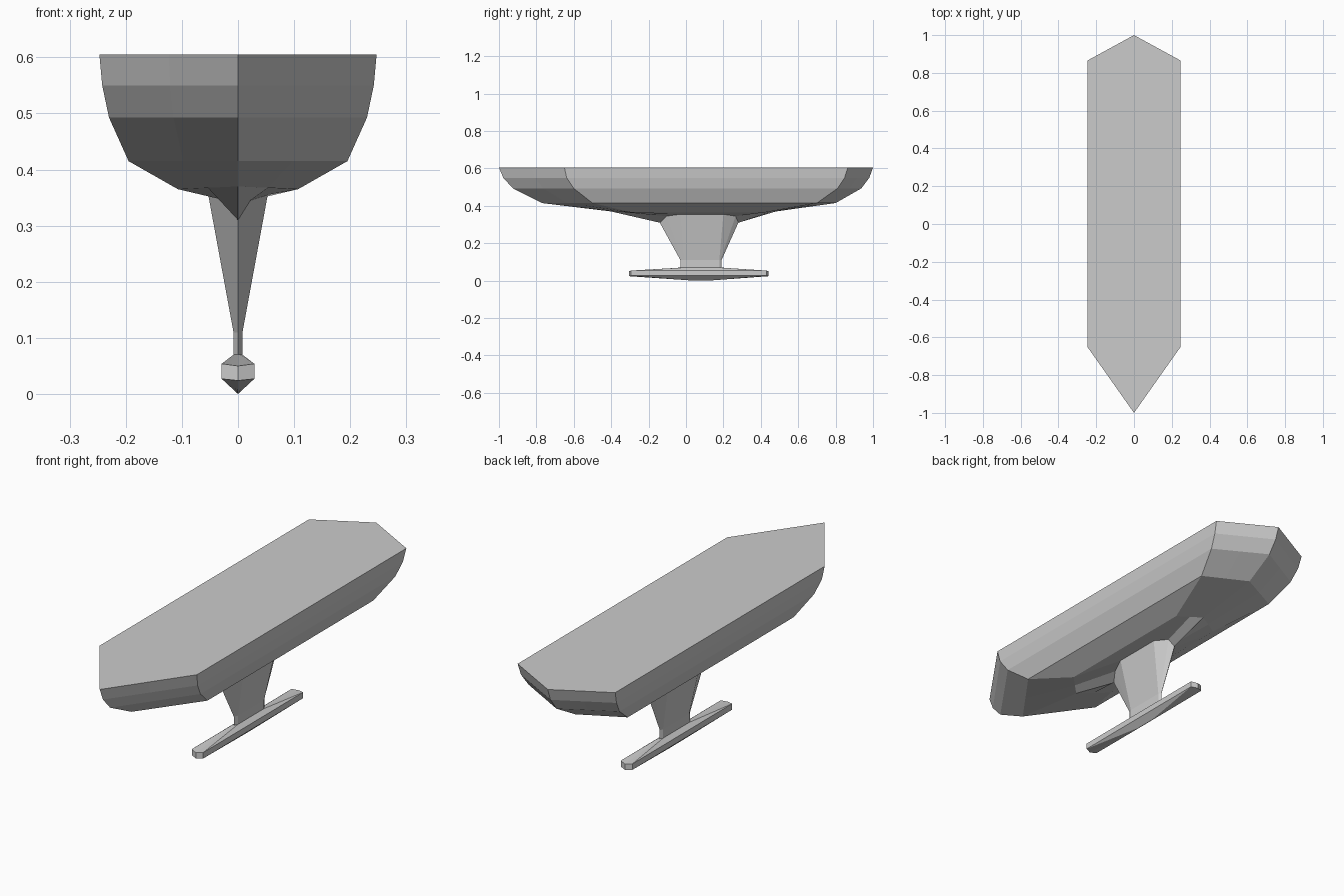
import bpy, bmesh

if "Cube" in bpy.data.objects:
    bpy.data.objects.remove(bpy.data.objects["Cube"])


def ring(w, bow, fs, bs, stern, z, tip_z=None, mid=None):
    """Pointed outline: bow tip, shoulders, stern tip, with one point between each.
    mid = (x, front y, back y, z) overrides the points between tip and shoulder."""
    tz = z if tip_z is None else tip_z
    mf = (w / 2, (bow + fs) / 2, (z + tz) / 2)
    mb = (w / 2, (bs + stern) / 2, (z + tz) / 2)
    if mid:
        mf = (mid[0], mid[1], mid[3])
        mb = (mid[0], mid[2], mid[3])
    side = [mf, (w, fs, z), (w, bs, z), mb]
    left = [(-x, y, h) for x, y, h in reversed(side)]
    return [(0, bow, tz)] + side + [(0, stern, tz)] + left


def loft(name, rings, cap_top=False, cap_bottom=False):
    bm = bmesh.new()
    rows = [[bm.verts.new(p) for p in r] for r in rings]
    n = len(rows[0])
    for a, b in zip(rows, rows[1:]):
        for i in range(n):
            j = (i + 1) % n
            bm.faces.new((a[i], b[i], b[j], a[j]))
    if cap_top:
        bm.faces.new(rows[0])
    if cap_bottom:
        bm.faces.new(rows[-1][::-1])
    # faces run around the ring counter-clockwise, top to bottom: outward normals
    mesh = bpy.data.meshes.new(name)
    bm.to_mesh(mesh)
    bm.free()
    obj = bpy.data.objects.new(name, mesh)
    bpy.context.collection.objects.link(obj)
    return obj


# Shared outlines where the parts meet
keel_top = ring(.053, -.14, -.03, .20, .28, .355, .31, (.022, -.105, .265, .345))
keel_foot = ring(.008, -.03, -.012, .178, .19, .07)

# Hull: deck outline rounding in towards the keel
loft("hull", [
    ring(.247, -1.0, -.65, .865, 1.0, .605),
    ring(.242, -.977, -.638, .848, .98, .55),
    ring(.23, -.925, -.60, .81, .937, .493),
    ring(.195, -.77, -.50, .70, .80, .415),
    ring(.107, -.40, -.29, .42, .48, .365, .37),
    keel_top,
], cap_top=True)

# Keel: tapering fin
loft("keel", [
    keel_top,
    ring(.008, -.03, -.012, .178, .19, .11),
    keel_foot,
])

# Ballast: long flat bar with pointed ends and a shallow V underside
loft("ballast_bar", [
    keel_foot,
    ring(.029, -.305, -.293, .43, .442, .054, .05),
    ring(.029, -.305, -.293, .43, .442, .027, .024),
    ring(.001, .03, .04, .12, .13, .001),
], cap_bottom=True)
